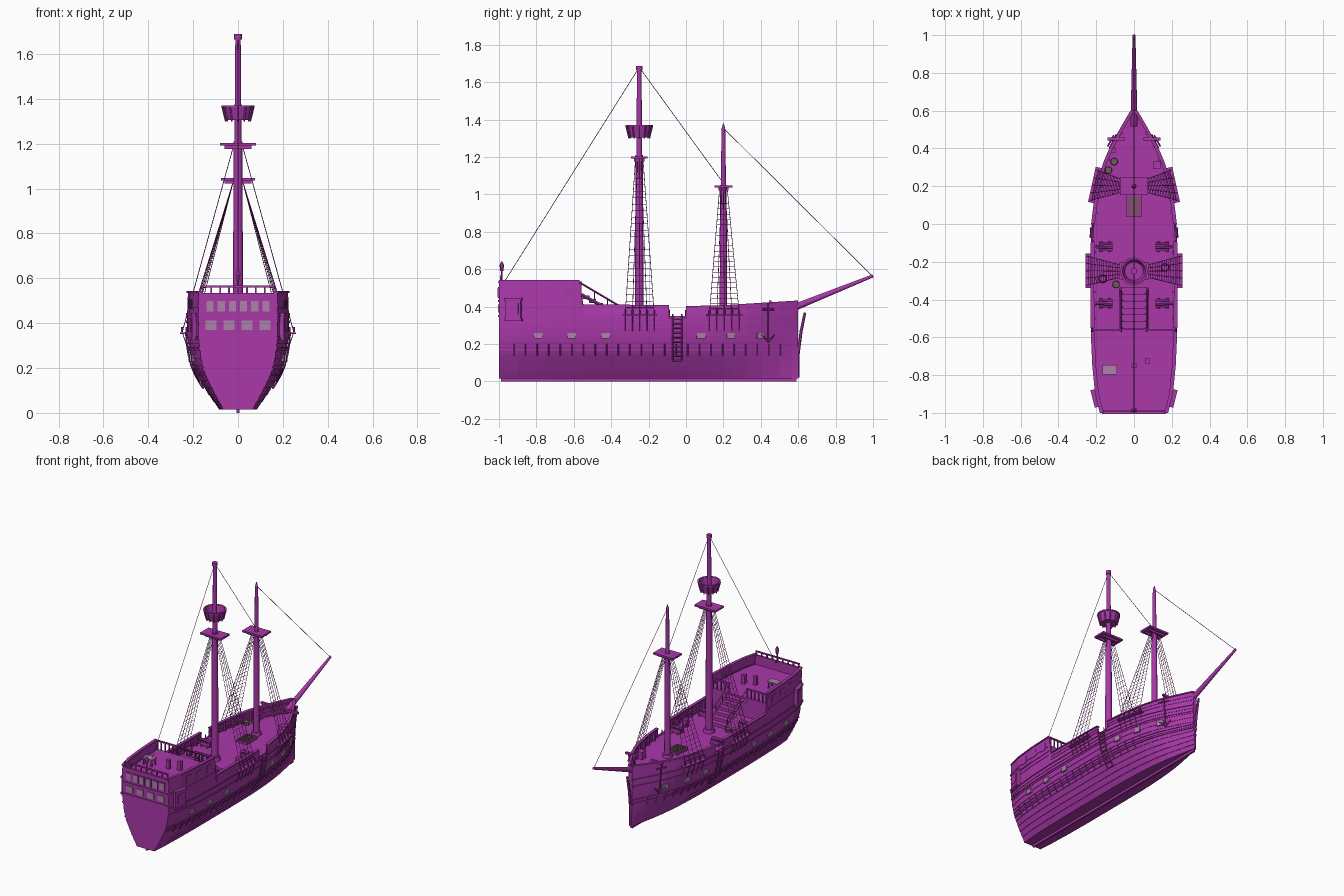
import bpy, bmesh, math
from mathutils import Vector, Matrix

if "Cube" in bpy.data.objects:
    bpy.data.objects.remove(bpy.data.objects["Cube"])


def material(name, rgb):
    m = bpy.data.materials.new(name)
    m.diffuse_color = (*rgb, 1)
    m.use_nodes = True
    m.node_tree.nodes["Principled BSDF"].inputs["Base Color"].default_value = m.diffuse_color
    return m


PAINT = material("magenta", (0.40, 0.04, 0.40))
PALE = material("pale", (0.42, 0.22, 0.40))
OLIVE = material("olive", (0.17, 0.10, 0.09))


def make(name, bm, mat=PAINT, smooth=False):
    bmesh.ops.recalc_face_normals(bm, faces=bm.faces)
    me = bpy.data.meshes.new(name)
    bm.to_mesh(me)
    bm.free()
    ob = bpy.data.objects.new(name, me)
    bpy.context.collection.objects.link(ob)
    me.materials.append(mat)
    if smooth:
        for p in me.polygons:
            p.use_smooth = len(p.vertices) == 4
    return ob


def rods(name, segs, n=4, mat=PAINT, smooth=False):
    """Each seg is start, end, start radius, end radius."""
    bm = bmesh.new()
    for a, b, r1, r2 in segs:
        a, b = Vector(a), Vector(b)
        rot = (b - a).to_track_quat('Z', 'Y').to_matrix().to_4x4()
        bmesh.ops.create_cone(bm, cap_ends=True, segments=n, radius1=r1, radius2=r2,
                              depth=(b - a).length, matrix=Matrix.Translation((a + b) / 2) @ rot)
    return make(name, bm, mat, smooth)


def boxes(name, items, mat=PAINT):
    """Each item is centre xyz, size xyz and an optional turn about z."""
    bm = bmesh.new()
    for x, y, z, sx, sy, sz, *a in items:
        m = Matrix.Translation((x, y, z)) @ Matrix.Rotation(a[0] if a else 0, 4, 'Z')
        bmesh.ops.create_cube(bm, size=1, matrix=m @ Matrix.Diagonal((sx, sy, sz, 1)))
    return make(name, bm, mat)


def lerp(table, v):
    for (a, p), (b, q) in zip(table, table[1:]):
        if v <= b:
            return p + (q - p) * max(0, (v - a) / (b - a))
    return table[-1][1]


# Hull shape: plan width, section ratio and sheer line
PLAN = [(-1, .175), (-.9, .2), (-.75, .215), (-.55, .224), (-.2, .225), (0, .221), (.15, .203),
        (.25, .181), (.33, .155), (.4, .125), (.5, .071), (.57, .03), (.6, .012)]
RATIO = [(.015, .36), (.06, .51), (.1, .63), (.15, .77), (.2, .88), (.25, .94), (.3, .98), (.36, 1), (.6, 1)]
TOP = [(-1, .535), (-.57, .535), (-.55, .405), (-.091, .40), (-.09, .35), (0, .35),
       (.001, .395), (.2, .40), (.6, .425)]
YS = sorted({y for y, _ in PLAN} | {y for y, _ in TOP})


def hx(y, z):
    return lerp(PLAN, y) * lerp(RATIO, z)


def heel(y, z):
    """Angle of the hull side in plan."""
    return math.atan2(hx(y - .02, z) - hx(y + .02, z), .04)


# Planked hull shell with overlapping strakes
bm = bmesh.new()
loops = []
for y in YS:
    top = lerp(TOP, y)
    zs = [.015 + .0325 * i for i in range(11)]
    zs += [zs[-1] + (top - zs[-1]) * i / 3 for i in (1, 2, 3)]
    side = []
    for a, b in zip(zs, zs[1:]):
        side += [(hx(y, a) + .003, a), (hx(y, b), b)]
    ring = [(x, z) for x, z in reversed(side)] + [(-x, z) for x, z in side]
    loops.append([bm.verts.new((x, y, z)) for x, z in ring])
for p, q in zip(loops, loops[1:]):
    for i in range(len(p) - 1):
        bm.faces.new((p[i], p[i + 1], q[i + 1], q[i]))
bm.faces.new(loops[0])
bm.faces.new(loops[-1])
hull = make("hull", bm)
sol = hull.modifiers.new("thickness", 'SOLIDIFY')
sol.thickness, sol.offset = .01, -1
boxes("keel", [(0, -.2, .01, .014, 1.58, .02)])


def deck(name, y0, y1, z):
    bm = bmesh.new()
    ys = [y0] + [y for y in YS if y0 < y < y1] + [y1]
    rows = [[bm.verts.new((s * (hx(y, z) - .004), y, z)) for s in (-1, 1)] for y in ys]
    for p, q in zip(rows, rows[1:]):
        bm.faces.new((p[0], p[1], q[1], q[0]))
    make(name, bm)


deck("main_deck", -.57, .595, .34)
deck("quarter_deck", -.995, -.56, .47)
boxes("cabin_bulkhead", [(0, -.562, .405, .43, .012, .13)])


def wale(name, y0, y1, zf, h, out, inn=.0):
    """Moulding that follows both sides of the hull."""
    bm = bmesh.new()
    ys = [y0] + [y for y in YS if y0 < y < y1] + [y1]
    for s in (-1, 1):
        rows = []
        for y in ys:
            z = zf(y)
            x = hx(y, z)
            rows.append([bm.verts.new((s * max(0, px), y, pz)) for px, pz in
                         ((x - inn, z), (x + out, z), (x + out, z + h), (x - inn, z + h))])
        for p, q in zip(rows, rows[1:]):
            for i in range(4):
                j = (i + 1) % 4
                bm.faces.new((p[i], p[j], q[j], q[i]))
        bm.faces.new(rows[0])
        bm.faces.new(rows[-1])
    make(name, bm)


for k, z in enumerate((.165, .19, .285, .33)):
    wale(f"wale_{k}", -1, .595, lambda y, z=z: z, .009, .007)
for k, (a, b) in enumerate(((-1, -.57), (-.55, -.092), (.001, .6))):
    wale(f"cap_rail_{k}", a, b, lambda y: lerp(TOP, y), .008, .006, .014)
wale("quarter_band", -1, -.57, lambda y: .43, .008, .006)

# Bulwark ribs inside the rail
ribs = [-.5 + .07 * i for i in range(15) if not -.12 < -.5 + .07 * i < .02]
boxes("bulwark_ribs", [(s * (hx(y, .36) - .014), y, .37, .012, .012, .06) for y in ribs for s in (-1, 1)])

# Stern: mouldings, window rows, rail and lantern
boxes("stern_mouldings", [(0, -1.0, z, .34, .012, .009) for z in (.35, .43, .53)])
boxes("stern_frames", [(-.125 + .05 * i, -1.001, .475, .042, .008, .06) for i in range(6)])
boxes("stern_upper_windows", [(-.125 + .05 * i, -1.004, .475, .032, .006, .048) for i in range(6)], PALE)
boxes("stern_lower_windows", [(-.12 + .08 * i, -1.0, .39, .05, .01, .042) for i in range(4)], PALE)
rail = [(0, -.99, .563, .33, .01, .008)]
rail += [(-.16 + .04 * i, -.99, .548, .007, .007, .026) for i in range(9)]
boxes("stern_rail", rail)
rods("lantern", [((0, -.985, .53), (0, -.985, .6), .004, .004), ((0, -.985, .59), (0, -.985, .62), .008, .012),
                 ((0, -.985, .62), (0, -.985, .642), .014, .002)], 6)

# Quarter galleries and side windows
side, glass = [], []
for s in (-1, 1):
    x = hx(-.92, .38)
    t = s * heel(-.92, .38)
    side += [(s * x, -.92, .385, .04, .085, .1, t), (s * x, -.92, .44, .05, .095, .012, t), (s * x, -.92, .33, .05, .095, .012, t)]
    glass += [(s * (x + .018), -.92, .39, .01, .05, .06, t)]
    glass += [(s * hx(y, .48), y, .485, .008, .05, .045, s * heel(y, .48)) for y in (-.83, -.73, -.63)]
boxes("quarter_gallery", side)
boxes("side_windows", glass)

# Quarterdeck front rail and stairs
bits = []
for s in (-1, 1):
    bits += [(s * .143, -.562, .53, .155, .01, .009)]
    bits += [(s * (.07 + .029 * i), -.562, .5, .007, .007, .06) for i in range(6)]
boxes("quarter_rail", bits)
boxes("stairs", [(0, -.355 - .036 * i, .35 + .02 * i, .13, .038, .02) for i in range(6)])
rods("stair_rails", [g for s in (-.068, .068) for g in
     [((s, -.35, .40), (s, -.57, .53), .005, .005), ((s, -.34, .345), (s, -.56, .465), .009, .009)] +
     [((s, y, .345 - (y + .34) * .55), (s, y, .40 - (y + .35) * .59), .003, .003) for y in (-.352, -.42, -.49)]])

# Masts and bowsprit
rods("main_mast", [((0, -.25, .1), (0, -.25, 1.21), .025, .019), ((0, -.25, 1.2), (0, -.25, 1.67), .016, .012),
                   ((0, -.25, 1.665), (0, -.25, 1.688), .017, .017), ((0, -.25, .34), (0, -.25, .365), .038, .034)], 12, smooth=True)
rods("fore_mast", [((0, .2, .1), (0, .2, 1.05), .022, .017), ((0, .2, 1.04), (0, .2, 1.35), .014, .01),
                   ((0, .2, 1.35), (0, .2, 1.38), .01, .002), ((0, .2, .34), (0, .2, .362), .033, .03)], 12, smooth=True)
rods("bowsprit", [((0, .52, .372), (0, 1.0, .565), .02, .008)], 10, smooth=True)
rods("stem_head", [((0, .598, .02), (0, .598, .16), .009, .009), ((0, .6, .15), (0, .617, .28), .008, .008),
                   ((0, .617, .275), (0, .636, .368), .008, .007)], 6)
boxes("mast_tops", [(0, -.25, 1.197, .16, .09, .012), (0, .2, 1.042, .15, .095, .012)])
boxes("top_brackets", [(0, y + d, z, .12, .01, .014) for y, z in ((-.25, 1.184), (.2, 1.029)) for d in (-.022, .022)])

# Crow's nest
bm = bmesh.new()
pts = [(.012, 1.305), (.053, 1.305), (.068, 1.362), (.073, 1.362), (.073, 1.37), (.062, 1.37), (.049, 1.314), (.012, 1.314)]
vs = [bm.verts.new((r, -.25, z)) for r, z in pts]
es = [bm.edges.new(e) for e in zip(vs, vs[1:])]
bmesh.ops.spin(bm, geom=vs + es, cent=(0, -.25, 0), axis=(0, 0, 1), angle=math.tau, steps=16)
bmesh.ops.remove_doubles(bm, verts=bm.verts, dist=.0005)
make("crows_nest", bm)
rods("nest_staves", [((.054 * math.cos(a), -.25 + .054 * math.sin(a), 1.30), (.07 * math.cos(a), -.25 + .07 * math.sin(a), 1.365), .004, .004)
                     for a in [math.tau * i / 12 for i in range(12)]])

# Channels, shrouds and ratlines
R = .0017
channels, ropes, eyes = [], [], []
for my, top, y0, y1 in ((-.25, 1.19, -.325, -.17), (.2, 1.035, .125, .285)):
    for s in (-1, 1):
        ym = (y0 + y1) / 2
        channels.append((s * (hx(ym, .36) + .01), ym, .355, .045, y1 - y0 + .03, .008, s * heel(ym, .36)))
        lines = []
        for i in range(5):
            y = y0 + (y1 - y0) * i / 4
            foot = Vector((s * (hx(y, .36) + .024), y, .36))
            lines.append((foot, Vector((s * .02, my - .02 + .01 * i, top))))
            ropes.append((*lines[-1], R, R))
            ropes.append((foot, (s * (hx(y, .27) + .004), y, .27), R, R))
            eyes.append((foot, foot + Vector((0, 0, .022)), .005, .005))
        for k in range(1, 22):
            row = [a.lerp(b, k / 24) for a, b in lines]
            ropes += [(a, b, .0012, .0012) for a, b in zip(row, row[1:])]
boxes("channels", channels)
rods("deadeyes", eyes, 6)
rods("shrouds", ropes, 4)
rods("stays", [(a, b, R, R) for a, b in (((0, -.25, 1.68), (0, -.97, .535)), ((0, -.25, 1.68), (0, .2, 1.06)),
                                       ((0, .2, 1.355), (0, .995, .565)))])

# Side gear: gunports, boarding ladder, fender strips, catheads, anchors
ports, strips, ladder, heads, anchor = [], [], [], [], []
for s in (-1, 1):
    ports += [(s * (hx(y, .245) + .004), y, .245, .012, .045, .03, s * heel(y, .245)) for y in (-.79, -.61, -.43, .08, .24, .4)]
    for i in range(24):
        y = -.92 + .062 * i
        strips.append(((s * (hx(y, .14) + .006), y, .14), (s * (hx(y, .2) + .007), y, .2), .0035, .0035))
    P = lambda y, z, o=.01: (s * (hx(y, z) + o), y, z)
    for i in range(10):
        z = .11 + .025 * i
        ladder.append((P(-.07, z), P(-.022, z), .004, .004))
        for y in (-.07, -.022):
            ladder.append((P(y, z), P(y, z + .025), .004, .004))
    heads.append((s * .095, .45, .425, .09, .014, .014))
    anchor += [((s * .125, .44, .42), P(.44, .22, .015), .005, .005), (P(.44, .215, .015), P(.475, .25, .015), .007, .003),
               (P(.44, .215, .015), P(.405, .25, .015), .007, .003), (P(.41, .385, .02), P(.47, .385, .02), .005, .005)]
boxes("gunports", ports, PALE)
rods("hull_strips", strips)
rods("boarding_ladder", ladder)
boxes("catheads", heads)
rods("anchors", anchor, 6)

# Deck gear: cannons, hatch, barrels, coils, chests, table
cars, guns = [], []
for s in (-1, 1):
    for y in (-.12, -.42):
        cars += [(s * .15, y + d, .36, .07, .01, .025) for d in (-.018, .018)] + [(s * .15, y, .355, .06, .04, .012)]
        guns += [((s * .115, y, .378), (s * .205, y, .378), .013, .008)]
        guns += [((s * x, y - .028, .348), (s * x, y + .028, .348), .008, .008) for x in (.13, .175)]
boxes("gun_carriages", cars)
rods("cannons", guns, 8)
boxes("hatch_frame", [(0, .095, .346, .085, .115, .014)])
boxes("hatch_grate", [(-.027 + .018 * i, .095, .355, .008, .1, .008) for i in range(4)] +
      [(0, .055 + .02 * i, .355, .065, .008, .008) for i in range(5)], OLIVE)
rods("barrels", [g for x, y in ((.165, -.23), (-.165, -.29)) for g in
     [((x, y, .34), (x, y, .365), .018, .023), ((x, y, .365), (x, y, .39), .023, .018)]], 10)
rods("rope_coils", [((x, y, .34), (x, y, .36), .02, .018) for x, y in ((-.105, .33), (-.135, .285), (-.095, -.32))], 10, OLIVE)
boxes("fore_chests", [(.12, .31, .365, .04, .04, .05), (-.11, .39, .36, .025, .025, .04)])
boxes("quarter_posts", [(.07, -.725, .5, .026, .026, .06), (0, -.75, .5, .024, .022, .06)])
boxes("chart_table", [(-.128, -.772, .515, .075, .05, .008)], PALE)
boxes("table_legs", [(-.128 + a, -.772 + b, .49, .007, .007, .045) for a in (-.03, .03) for b in (-.019, .019)])
